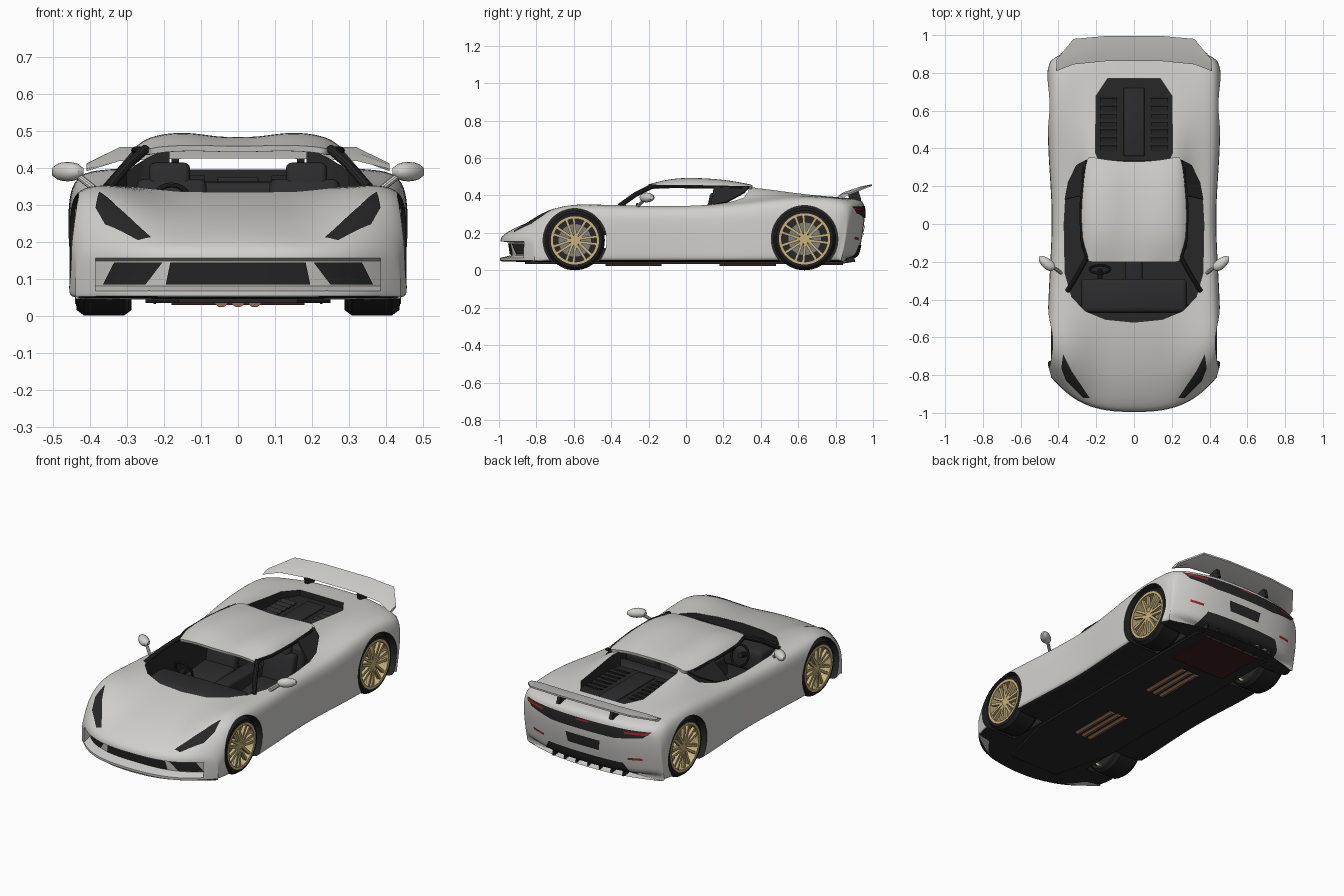
import bpy, bmesh, math
from mathutils import Vector
from mathutils.bvhtree import BVHTree

if "Cube" in bpy.data.objects:
    bpy.data.objects.remove(bpy.data.objects["Cube"])

def material(name, *rgb):
    m = bpy.data.materials.new(name)
    m.diffuse_color = (*rgb, 1)
    m.use_nodes = True
    m.node_tree.nodes["Principled BSDF"].inputs["Base Color"].default_value = m.diffuse_color
    return m

PAINT = material("pale grey paint", .64, .63, .60)
BLACK = material("black trim", .02, .02, .021)
TYRE = material("tyre rubber", .013, .013, .014)
GOLD = material("gold rim", .58, .45, .21)
STEEL = material("brake steel", .22, .22, .22)
RED = material("tail light red", .35, .02, .02)
MAROON = material("maroon panel", .05, .012, .012)
COPPER = material("copper pipe", .27, .14, .09)
CABIN = material("cabin grey", .025, .025, .027)

def make(name, verts, faces, mat):
    me = bpy.data.meshes.new(name)
    me.from_pydata(verts, [], faces)
    bm = bmesh.new()
    bm.from_mesh(me)
    bmesh.ops.remove_doubles(bm, verts=bm.verts, dist=1e-6)
    bmesh.ops.recalc_face_normals(bm, faces=bm.faces)
    bm.to_mesh(me)
    bm.free()
    ob = bpy.data.objects.new(name, me)
    bpy.context.collection.objects.link(ob)
    me.materials.append(mat)
    return ob

def apply_mod(ob, kind, **props):
    md = ob.modifiers.new(kind, kind)
    for k, v in props.items():
        setattr(md, k, v)
    bpy.context.view_layer.objects.active = ob
    bpy.ops.object.modifier_apply(modifier=md.name)

def loft(name, rings, mat, closed=True, caps=True):
    n, v = len(rings[0]), [p for r in rings for p in r]
    f = [(i*n+j, i*n+(j+1) % n, (i+1)*n+(j+1) % n, (i+1)*n+j)
         for i in range(len(rings)-1) for j in range(n if closed else n-1)]
    if caps and closed:
        f += [tuple(range(n)), tuple(range(len(v)-n, len(v)))]
    return make(name, v, f, mat)

def box(name, loc, size, mat, tilt=0, bevel=0):
    s = [(x*size[0], y*size[1], z*size[2]) for x in (-.5, .5) for y in (-.5, .5) for z in (-.5, .5)]
    ob = loft(name, [[s[k] for k in (i, i+1, i+3, i+2)] for i in (0, 4)], mat)
    ob.location, ob.rotation_euler = loc, (tilt, 0, 0)
    if bevel:
        apply_mod(ob, 'BEVEL', width=bevel, segments=3)

def prism(name, outline, lo, hi, axis, mat=BLACK):
    put = {'x': lambda a, b, c: (c, a, b), 'z': lambda a, b, c: (a, b, c)}[axis]
    return loft(name, [[put(a, b, c) for a, b in outline] for c in (lo, hi)], mat)

def circle(cy, cz, r, n=48):
    return [(cy+r*math.cos(2*math.pi*k/n), cz+r*math.sin(2*math.pi*k/n)) for k in range(n)]

def lathe(name, profile, cy, cz, s, mat):
    """closed (radius, x) profile turned round a wheel axle"""
    rings = [[(s*x, *p) for p in circle(cy, cz, r)] for r, x in profile + profile[:1]]
    return loft(name, rings, mat, caps=False)

def tube(name, pts, r, mat):
    cu = bpy.data.curves.new(name, 'CURVE')
    cu.dimensions, cu.bevel_depth, cu.bevel_resolution, cu.use_fill_caps = '3D', r, 3, True
    sp = cu.splines.new('POLY')
    sp.points.add(len(pts)-1)
    for p, q in zip(sp.points, pts):
        p.co = (*q, 1)
    ob = bpy.data.objects.new(name, cu)
    bpy.context.collection.objects.link(ob)
    cu.materials.append(mat)
    bpy.ops.object.select_all(action='DESELECT')
    ob.select_set(True)
    bpy.context.view_layer.objects.active = ob
    bpy.ops.object.convert(target='MESH')

def both(pts):
    return pts + [(-a, b) for a, b in reversed(pts) if a > 1e-6]

def clamp(t):
    return min(max(t, 0), 1)

# main body stations: y, fender crest height, inner height, centre height
stations = [(y, z, z, z) for y, z in ((-.993, .046), (-.996, .052), (-.997, .085), (-.995, .15), (-.99, .178))]
stations += [(-.96, .207, .2, .203), (-.9, .26, .228, .235), (-.8, .322, .27, .275), (-.65, .356, .312, .314),
             (-.5, .354, .337, .338), (-.3, .346, .36, .36), (0, .346, .4, .42), (.2, .354, .445, .46),
             (.35, .37, .452, .46), (.5, .39, .428, .43), (.65, .397, .405, .408), (.8, .391, .391, .391),
             (.9, .376, .382, .385), (.95, .355, .37, .375)]
stations += [(y, z, z, z) for y, z in ((.962, .315), (.97, .22), (.974, .12), (.978, .06))]
rings = []
for y, zs, zm, zc in stations:
    w = .459 - .028*math.exp(-(y/.3)**2) - .02*clamp((abs(y)-.9)/.09)
    sweep = .2*clamp((-.5-y)/.49)**1.3 - .09*clamp((y-.75)/.2)
    t = clamp((y-.78)/.18)
    zb, xm = .044, .2 + .05*math.exp(-((y-.1)/.3)**2)
    d = zs-zb
    half = [(0, zb), (.5*w, zb), (.98*w, zb), (w, zb+.06*d), (w, zb+.35*d), (w, zb+.62*d), (.995*w, zb+.82*d),
            (.94*w, zb+.97*d), (.8*w, zs), (.65*w, zs*.75+zm*.25), (xm, zm), (.5*xm, zc*.7+zm*.3), (0, zc)]
    rings.append([(x, y + sweep*(abs(x)/.45)**3 - .06*t*t*(3-2*t)*clamp((.36-z)/.3)**1.5, z) for x, z in both(half)])
body = loft("body_shell", rings, PAINT)
apply_mod(body, 'SUBSURF', levels=2)
body.data.materials.append(BLACK)
skin = BVHTree.FromObject(body, bpy.context.evaluated_depsgraph_get())

def cut(cutter, slot=1):
    cutter.data.materials[0] = PAINT
    cutter.data.materials.append(BLACK)
    for p in cutter.data.polygons:
        p.material_index = slot
    cutter.hide_render = True
    apply_mod(body, 'BOOLEAN', object=cutter, operation='DIFFERENCE', solver='EXACT')
    bpy.data.objects.remove(cutter)

# wheel wells, open cockpit, engine trough and front mouth
WHEELS = [(-.594, .16, .127), (.634, .168, .135)]
for s in (1, -1):
    for y, r, rim in WHEELS:
        cut(prism("well_cutter", circle(y, r, r+.01, 64), s*.26, s*.6, 'x'))
cut(prism("cockpit_cutter", both([(0, -.52), (.15, -.505), (.26, -.46), (.33, -.385), (.365, -.26), (.37, 0), (.362, .14),
                                  (.345, .22), (.3, .31), (.25, .335)]), .12, .8, 'z'))
cut(prism("trough_cutter", both([(.17, .3), (.205, .38), (.2, .68), (.14, .77)]), .362, .8, 'z'))

def swept(x, y, z):
    return (x, y + .2*(abs(x)/.45)**3, z)

cut(loft("mouth_cutter", [[swept(.385*k/8, y, z) for y, z in ((-1.06, .166), (-.945, .148), (-.935, .08), (-1.06, .052))]
                          for k in range(-8, 9)], PAINT), 0)
loft("centre_grille", [[swept(.183*k/4, -.951, .143), swept(.195*k/4, -.942, .084)] for k in range(-4, 5)], BLACK, closed=False)
for s in (1, -1):
    loft("side_grille", [[swept(s*(.205+.13*k/5), -.951, .143), swept(s*(.25+.115*k/5), -.942, .084)] for k in range(6)],
         BLACK, closed=False)
for p in body.data.polygons:
    if p.normal.z < -.85 and p.center.z < .06 and p.center.y < .92:
        p.material_index = 1

def decal(name, poly, view, mat, lift=.004):
    """thin plate that follows the body skin, projected from the top or the rear"""
    bm = bmesh.new()
    bm.faces.new([bm.verts.new((a, b, 0)) for a, b in poly])
    bmesh.ops.triangulate(bm, faces=bm.faces)
    bmesh.ops.subdivide_edges(bm, edges=bm.edges, cuts=8, use_grid_fill=True)
    d = Vector((0, 0, -1)) if view == 'top' else Vector((0, -1, 0))
    miss = []
    for v in bm.verts:
        a, b = v.co.x, v.co.y
        hit = skin.ray_cast(Vector((a, b, 3) if view == 'top' else (a, 3, b)), d)[0]
        if hit:
            v.co = hit - d*lift
        else:
            miss.append(v)
    bmesh.ops.delete(bm, geom=miss, context='VERTS')
    bmesh.ops.recalc_face_normals(bm, faces=bm.faces)
    bm.normal_update()
    if sum(f.normal.dot(d) for f in bm.faces) > 0:
        bmesh.ops.reverse_faces(bm, faces=bm.faces)
    bm.to_mesh(make(name, [], [], mat).data)
    bm.free()

# lights and rear panels
decal("tail_band", both([(.2, .28), (.36, .305), (.4, .34), (.2, .343)]), 'rear', BLACK)
decal("plate_recess", both([(.1, .18), (.11, .24)]), 'rear', BLACK)
decal("diffuser_panel", both([(.29, .055), (.24, .135)]), 'rear', BLACK)
decal("centre_light", both([(.04, .33), (.04, .338)]), 'rear', RED, .008)
for s in (1, -1):
    for name, view, mat, lift, pts in (
            ("headlight", 'top', BLACK, .004, ((.375, -.69), (.33, -.78), (.235, -.92), (.27, -.92), (.36, -.83), (.385, -.765))),
            ("tail_light", 'rear', RED, .008, ((.26, .318), (.385, .322), (.395, .336), (.26, .33))),
            ("rear_reflector", 'rear', RED, .004, ((.27, .16), (.35, .167), (.35, .18), (.27, .173)))):
        decal(name, [(s*a, b) for a, b in pts], view, mat, lift)

# roof panel with twin bubbles
roof = []
for y in (-.2, -.1, 0, .12, .24, .36):
    t = (y/(.2 if y < 0 else .36))**2
    w, edge, bubble, mid = .282-.034*t, .453-.006*t, .497-.036*t, .484-.026*t
    half = [(w, edge), (.9*w, edge+.6*(bubble-edge)), (.7*w, bubble-.002), (.45*w, bubble), (.2*w, mid), (0, mid)]
    roof.append([(x, y-.03*clamp((y-.24)/.12)*(1-(x/w)**2), z) for x, z in both(half)])
panel = loft("roof_panel", roof, PAINT, closed=False)
if sum(p.normal.z for p in panel.data.polygons) < 0:
    panel.data.flip_normals()
apply_mod(panel, 'SUBSURF', levels=2)
apply_mod(panel, 'SOLIDIFY', thickness=.016, offset=-1)

# rear wing with drooped tips: x, front y, rear y, front z, rear z
tips = [(.41, .81, .87, .396, .408), (.32, .845, .98, .418, .452), (.15, .862, .995, .424, .457)]
wing = []
for x, a, b, za, zb in [(-q[0], *q[1:]) for q in tips] + tips[::-1]:
    m, h = (a+b)/2, (za+zb)/2
    wing.append([(x, a, za), (x, m, h+.006), (x, b, zb+.003), (x, b, zb-.006), (x, m, h-.012)])
loft("rear_wing", wing, PAINT)

for s in (1, -1):
    box("wing_strut", (s*.17, .9, .395), (.02, .06, .06), BLACK, .3)
    # window frame and quarter panel
    tube("front_pillar", [(s*.25, -.18, .45), (s*.30, -.27, .405), (s*.352, -.355, .345)], .013, BLACK)
    tube("roof_rail", [(s*.25, -.18, .449), (s*.277, -.08, .448), (s*.28, .1, .446), (s*.262, .3, .442)], .009, BLACK)
    quarter = make("quarter_panel", [(s*.277, .15, .447), (s*.25, .34, .447), (s*.302, .312, .415), (s*.347, .22, .365),
                                     (s*.364, .13, .346)], [(0, 1, 2, 3, 4)], BLACK)
    apply_mod(quarter, 'SOLIDIFY', thickness=.01, offset=0)
    # door mirrors
    loft("mirror_head", [[(s*(.418+.085*k/6), *((y-.225+.04*(k/6)**1.5), z+.389)) for y, z in
                          [(a, .8*b) for a, b in circle(0, 0, .012+.021*math.sin(math.pi*k/6)**.6, 16)]] for k in range(7)], PAINT)
    tube("mirror_stalk", [(s*.385, -.26, .34), (s*.435, -.222, .38)], .009, PAINT)
    # seats
    box("seat_cushion", (s*.18, -.02, .17), (.2, .24, .08), CABIN, .1, .02)
    box("seat_back", (s*.18, .12, .25), (.19, .06, .24), CABIN, -.25, .02)
    box("seat_headrest", (s*.185, .145, .375), (.11, .045, .075), CABIN, -.2, .015)
    for k in range(7):
        box("engine_louvre", (s*.135, .4+.042*k, .37), (.09, .03, .006), CABIN, .35)

# cabin and engine fittings
box("engine_spine", (0, .54, .366), (.11, .36, .016), CABIN, 0, .005)
box("dashboard", (0, -.38, .255), (.56, .18, .13), CABIN, 0, .025)
box("centre_tunnel", (0, -.08, .18), (.09, .5, .12), CABIN, 0, .015)
box("rear_bulkhead", (0, .27, .25), (.5, .08, .22), CABIN, 0, .02)
rim_path = circle(-.18, .3, .053, 24)
tube("steering_wheel", [(x, -.24-.4*(z-.3), z) for x, z in rim_path + rim_path[:1]], .007, BLACK)
tube("steering_column", [(-.18, -.24, .3), (-.18, -.32, .28)], .014, BLACK)

# wheels with seven twin spokes
for y, r, rim in WHEELS:
    for s in (1, -1):
        a, b = .288, .438
        lathe("tyre", [(rim, a), (r-.015, a), (r, a+.02), (r, b-.022), (r-.015, b-.002), (rim, b)], y, r, s, TYRE)
        lathe("rim_barrel", [(rim-.012, a+.02), (rim+.002, a+.02), (rim+.002, b+.002), (rim-.012, b+.002)], y, r, s, GOLD)
        lathe("brake_disc", [(.03, a+.085), (.09, a+.085), (.09, a+.095), (.03, a+.095)], y, r, s, STEEL)
        prism("wheel_backing", circle(y, r, rim-.008), s*(a+.04), s*(a+.05), 'x')
        prism("wheel_hub", circle(y, r, .027, 24), s*(a+.08), s*(b-.006), 'x', GOLD)
        for k in range(14):
            side = 1 if k % 2 else -1
            hub_a, rim_a = (2*math.pi*(k//2)/7 + side*q for q in (.4, .17))
            p = Vector((math.cos(hub_a), math.sin(hub_a)))*.02
            q = Vector((math.cos(rim_a), math.sin(rim_a)))*(rim-.006)
            c, e = (p+q)/2, q-p
            box("spoke", (s*(b-.014), y+c.x, r+c.y), (.018, e.length, .014), GOLD, math.atan2(e.y, e.x))

# underside
prism("floor_plate", both([(.16, -.86), (.25, -.5), (.25, .84)]), .034, .05, 'z')
box("maroon_floor_panel", (0, .69, .032), (.36, .3, .006), MAROON)
for y in (-.28, .33):
    for x in (-.045, 0, .045):
        tube("floor_pipe", [(x, y-.15, .042), (x, y+.15, .042)], .02, COPPER)
for k in range(-3, 4):
    box("diffuser_fin", (k*.075, .85, .068), (.008, .1, .06), BLACK, .15)

bpy.ops.object.select_all(action='SELECT')
bpy.context.view_layer.objects.active = body
bpy.ops.object.shade_smooth_by_angle(angle=math.radians(35))
